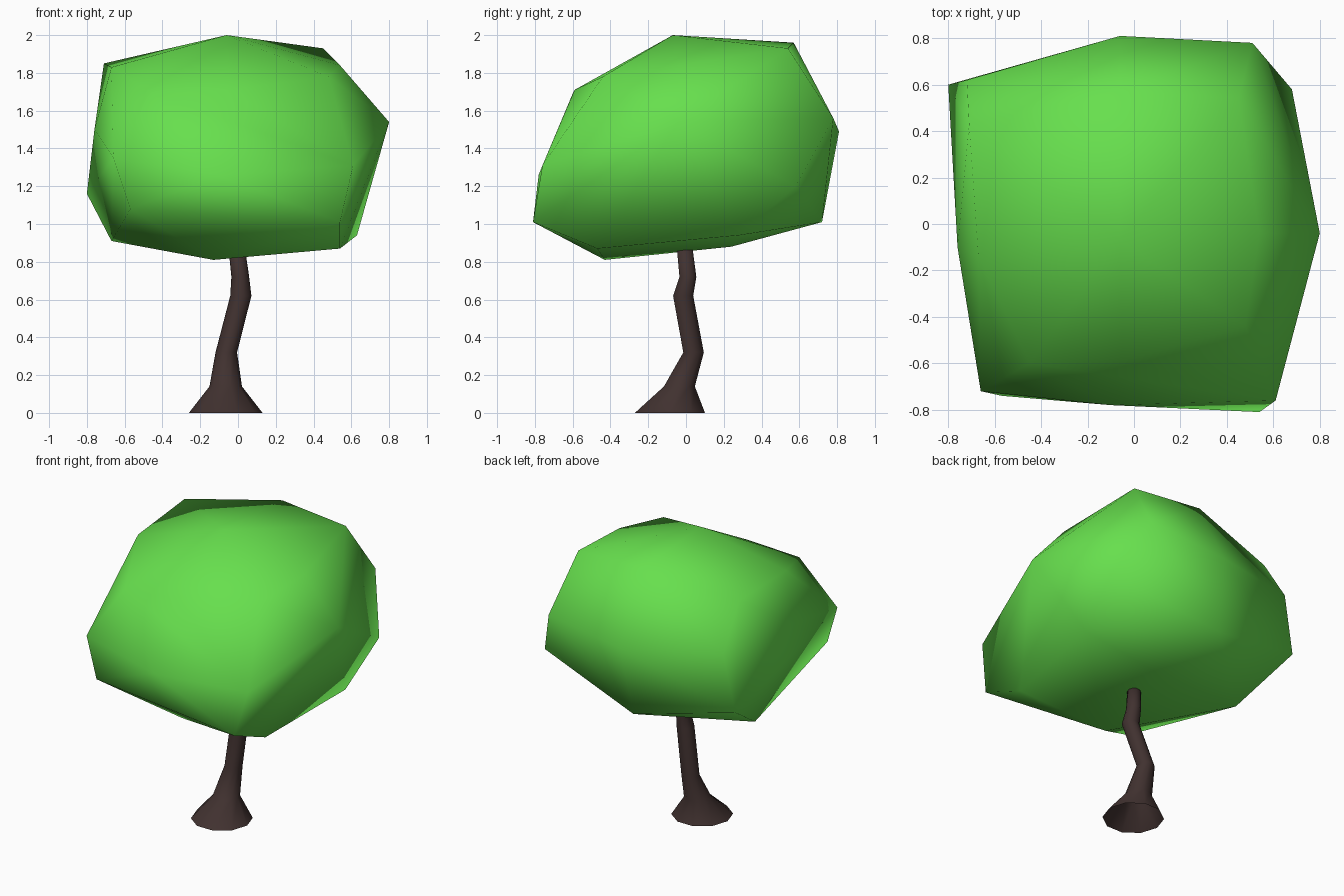
import bpy
import bmesh
import math
from mathutils import Vector

default_cube = bpy.data.objects.get("Cube")
if default_cube:
    bpy.data.objects.remove(default_cube, do_unlink=True)


def make_material(name, colour):
    material = bpy.data.materials.new(name)
    material.use_nodes = True
    material.diffuse_color = (*colour, 1)
    shader = next(n for n in material.node_tree.nodes if n.type == "BSDF_PRINCIPLED")
    shader.inputs["Base Color"].default_value = (*colour, 1)
    shader.inputs["Roughness"].default_value = 0.9
    return material


def finish(bm, name, material):
    """Turn a bmesh into a smooth shaded object with one material."""
    bmesh.ops.recalc_face_normals(bm, faces=bm.faces)
    for face in bm.faces:
        face.smooth = True
    mesh = bpy.data.meshes.new(name)
    bm.to_mesh(mesh)
    bm.free()
    mesh.materials.append(material)
    part = bpy.data.objects.new(name, mesh)
    bpy.context.scene.collection.objects.link(part)
    return part


def build_trunk(sections, sides, material):
    """Loft an open tube through rings given as (x, y, z, radius)."""
    bm = bmesh.new()
    rings = []
    for x, y, z, radius in sections:
        ring = []
        for i in range(sides):
            angle = math.tau * i / sides
            offset = Vector((math.cos(angle), math.sin(angle), 0)) * radius
            ring.append(bm.verts.new(Vector((x, y, z)) + offset))
        rings.append(ring)
    for lower, upper in zip(rings, rings[1:]):
        for i in range(sides):
            j = (i + 1) % sides
            bm.faces.new((lower[i], lower[j], upper[j], upper[i]))
    bm.faces.new(rings[-1])
    return finish(bm, "trunk", material)


def build_crown(tiers, material):
    """Wrap a faceted skin around the corner points of each tier."""
    bm = bmesh.new()
    for tier in tiers:
        for corner in tier:
            bm.verts.new(corner)
    hull = bmesh.ops.convex_hull(bm, input=bm.verts[:])
    leftover = {v for v in hull["geom_interior"] if isinstance(v, bmesh.types.BMVert)}
    bmesh.ops.delete(bm, geom=list(leftover), context="VERTS")
    return finish(bm, "leaf_crown", material)


leaf_green = make_material("leaf green", (0.135, 0.74, 0.075))
bark_brown = make_material("bark brown", (0.052, 0.031, 0.029))

# Crooked trunk with a flared foot, its tip hidden in the crown
build_trunk([
    (-.065, -.085, 0, .195),
    (-.065, -.035, .14, .086),
    (-.062, .04, .32, .057),
    (.015, -.015, .62, .056),
    (.012, .01, .72, .047),
    (-.01, -.01, .9, .043),
], 10, bark_brown)

# Crown corners, tier by tier from the underside to the top
underside = [(-.13, -.43, .81), (.54, -.47, .87), (0, .24, .88),
             (-.67, .2, .91), (.63, .28, .94)]
lower_rim = [(.54, -.81, 1.01), (-.57, -.74, 1.08), (-.1, .72, 1.01),
             (-.8, .6, 1.16), (.68, .58, 1.2)]
middle = [(-.1, -.78, 1.26), (.61, -.76, 1.31), (-.66, -.72, 1.35),
          (-.76, -.1, 1.5), (.8, -.04, 1.54), (-.06, .81, 1.49),
          (.51, .78, 1.56), (-.72, .62, 1.55)]
upper_rim = [(-.45, -.6, 1.69), (-.05, -.59, 1.71), (.48, -.44, 1.78),
             (-.67, -.14, 1.83), (.54, -.04, 1.84), (-.71, .43, 1.85)]
top = [(.45, .54, 1.93), (-.06, .57, 1.96), (-.06, -.07, 2)]
build_crown([underside, lower_rim, middle, upper_rim, top], leaf_green)
